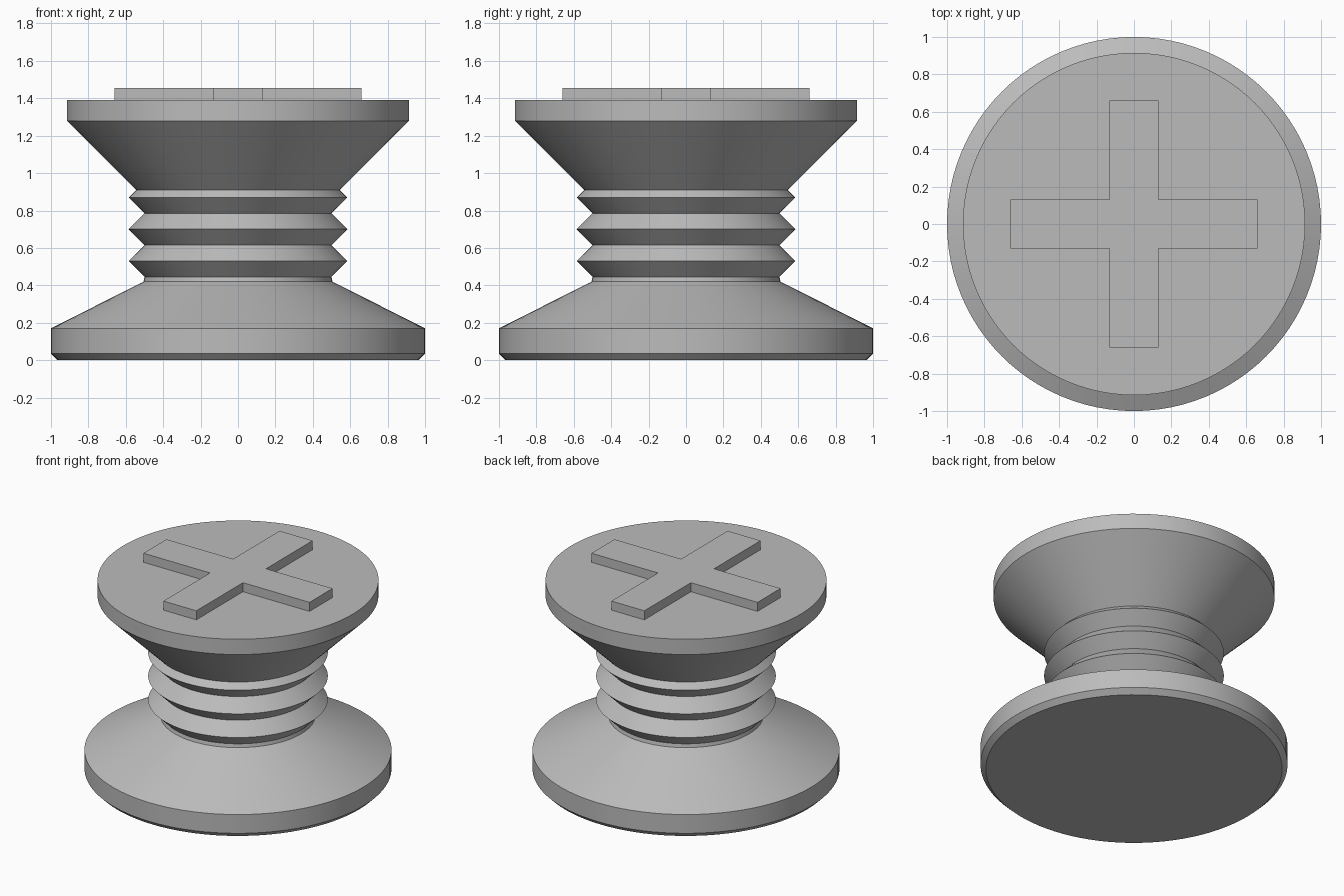
import bpy
import bmesh
import math

cube = bpy.data.objects.get("Cube")
if cube:
    bpy.data.objects.remove(cube)

SEGMENTS = 96

grey = bpy.data.materials.new("plain grey")
grey.use_nodes = True
colour = (0.5, 0.5, 0.5, 1)
grey.diffuse_color = colour
grey.node_tree.nodes["Principled BSDF"].inputs["Base Color"].default_value = colour


def finish(name, bm):
    """Turn a bmesh into a named grey object with crisp edges."""
    bmesh.ops.recalc_face_normals(bm, faces=bm.faces)
    mesh = bpy.data.meshes.new(name)
    bm.to_mesh(mesh)
    bm.free()
    mesh.materials.append(grey)
    obj = bpy.data.objects.new(name, mesh)
    bpy.context.collection.objects.link(obj)
    bpy.ops.object.select_all(action="DESELECT")
    obj.select_set(True)
    bpy.context.view_layer.objects.active = obj
    bpy.ops.object.shade_smooth_by_angle(angle=math.radians(20))
    return obj


def lathe(name, profile):
    """Spin (radius, height) points about z; a zero radius closes an end."""
    bm = bmesh.new()
    verts = [bm.verts.new((r, 0, z)) for r, z in profile]
    edges = [bm.edges.new(pair) for pair in zip(verts, verts[1:])]
    bmesh.ops.spin(bm, geom=verts + edges, cent=(0, 0, 0), axis=(0, 0, 1),
                   angle=math.tau, steps=SEGMENTS, use_merge=True)
    bmesh.ops.remove_doubles(bm, verts=bm.verts, dist=0.0001)
    # Make sure open sleeves still face outwards
    obj = finish(name, bm)
    mesh = obj.data
    outward = sum((p.center.x * p.normal.x + p.center.y * p.normal.y) * p.area
                  for p in mesh.polygons)
    if outward < 0:
        mesh.flip_normals()
    return obj


# Wide foot with a small bottom chamfer and sloping shoulder
lathe("base", [(0, 0), (0.965, 0), (1, 0.035), (1, 0.17), (0.505, 0.42)])

# Ribbed neck: three zigzag ridges, the last one cut short by the head
ridges = [(0.505, 0.42), (0.5, 0.445)]
for i in range(3):
    bottom = 0.445 + i * 0.17
    ridges.append((0.585, bottom + 0.085))
    ridges.append((0.5, bottom + 0.17) if i < 2 else (0.545, 0.91))
lathe("ribbed_neck", ridges)

# Flared head with a flat top
lathe("head", [(0.545, 0.91), (0.915, 1.28), (0.915, 1.39), (0, 1.39)])

# Raised cross, one arm corner turned through four quarters
REACH, HALF, LOW, HIGH = 0.66, 0.131, 1.39, 1.455
corner = [(REACH, -HALF), (REACH, HALF), (HALF, HALF)]
outline = []
for q in range(4):
    c, s = round(math.cos(q * math.pi / 2)), round(math.sin(q * math.pi / 2))
    outline += [(x * c - y * s, x * s + y * c) for x, y in corner]
bm = bmesh.new()
floor = bm.faces.new([bm.verts.new((x, y, LOW)) for x, y in outline])
raised = bmesh.ops.extrude_face_region(bm, geom=[floor])["geom"]
bmesh.ops.translate(bm, vec=(0, 0, HIGH - LOW),
                    verts=[v for v in raised if isinstance(v, bmesh.types.BMVert)])
# The underside rests on the head, so it is left open
bmesh.ops.delete(bm, geom=[f for f in bm.faces if f.calc_center_median().z < LOW + 0.001],
                 context="FACES")
finish("raised_cross", bm)
